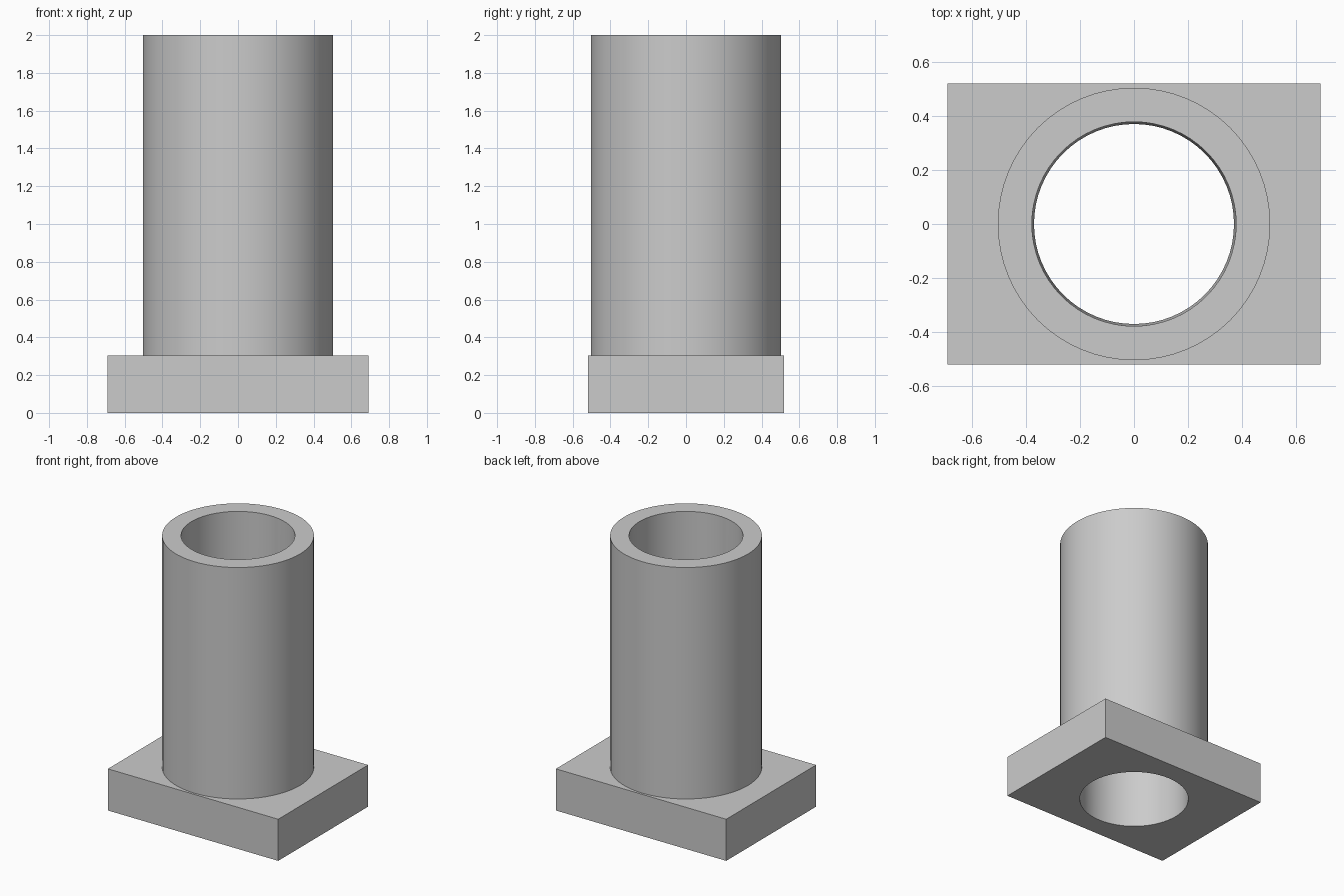
import bpy

if "Cube" in bpy.data.objects:
    bpy.data.objects.remove(bpy.data.objects["Cube"], do_unlink=True)

HEIGHT = 2.0
BASE_X, BASE_Y, BASE_Z = 1.38, 1.04, 0.305
OUTER_R = 0.504
BORE_TOP_R, BORE_BOTTOM_R = 0.378, 0.370
SIDES = 64

grey = bpy.data.materials.new("plain_grey")
grey.use_nodes = True
colour = (0.6, 0.6, 0.6, 1)
grey.diffuse_color = colour
grey.node_tree.nodes["Principled BSDF"].inputs["Base Color"].default_value = colour


def name_part(name):
    part = bpy.context.object
    part.name = name
    part.data.materials.append(grey)
    return part


def select_only(part):
    bpy.ops.object.select_all(action='DESELECT')
    part.select_set(True)
    bpy.context.view_layer.objects.active = part


# Rectangular foot
bpy.ops.mesh.primitive_cube_add(size=1, location=(0, 0, BASE_Z / 2))
base = name_part("base_plate")
base.scale = (BASE_X, BASE_Y, BASE_Z)
bpy.ops.object.transform_apply(location=True, rotation=False, scale=True)

# Upright tube
bpy.ops.mesh.primitive_cylinder_add(
    vertices=SIDES, radius=OUTER_R, depth=HEIGHT - BASE_Z,
    location=(0, 0, (HEIGHT + BASE_Z) / 2))
tube = name_part("tube")

# Slightly tapered through bore, extended past both ends
margin = 0.1
slope = (BORE_TOP_R - BORE_BOTTOM_R) / HEIGHT * margin
bpy.ops.mesh.primitive_cone_add(
    vertices=SIDES, radius1=BORE_BOTTOM_R - slope, radius2=BORE_TOP_R + slope,
    depth=HEIGHT + 2 * margin, location=(0, 0, HEIGHT / 2))
bore = name_part("bore_cutter")
bore.hide_render = True

# Cut the bore through both parts and smooth the round walls
for part in (base, tube):
    select_only(part)
    cut = part.modifiers.new("bore", 'BOOLEAN')
    cut.operation = 'DIFFERENCE'
    cut.solver = 'EXACT'
    cut.object = bore
    bpy.ops.object.modifier_apply(modifier=cut.name)
    bpy.ops.object.shade_smooth_by_angle()

bpy.data.objects.remove(bore, do_unlink=True)
